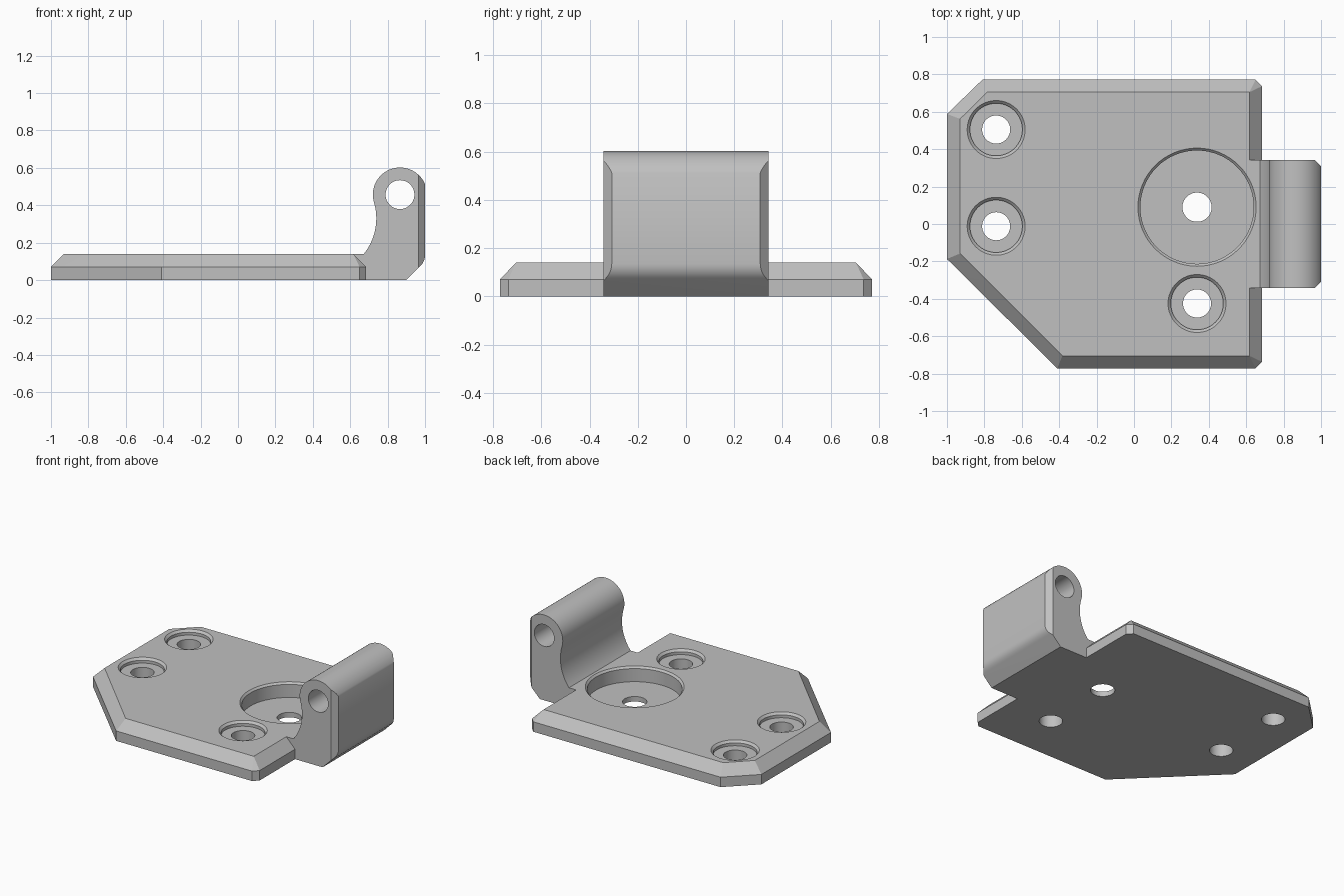
import bpy, bmesh
from math import cos, sin, pi, radians
from mathutils import Matrix

if "Cube" in bpy.data.objects:
    bpy.data.objects.remove(bpy.data.objects["Cube"], do_unlink=True)

grey = bpy.data.materials.new("plain grey")
grey.use_nodes = True
color = (0.53, 0.53, 0.53, 1)
grey.diffuse_color = color
grey.node_tree.nodes["Principled BSDF"].inputs["Base Color"].default_value = color


def finish(bm, name):
    bmesh.ops.recalc_face_normals(bm, faces=bm.faces[:])
    mesh = bpy.data.meshes.new(name)
    bm.to_mesh(mesh)
    bm.free()
    mesh.materials.append(grey)
    ob = bpy.data.objects.new(name, mesh)
    bpy.context.collection.objects.link(ob)
    return ob


def prism(name, points, shift):
    """Close an outline and extrude it along a vector."""
    bm = bmesh.new()
    face = bm.faces.new([bm.verts.new(p) for p in points])
    new = bmesh.ops.extrude_face_region(bm, geom=[face])["geom"]
    bmesh.ops.translate(bm, vec=shift, verts=[v for v in new if isinstance(v, bmesh.types.BMVert)])
    return finish(bm, name)


def lathe(name, profile, matrix, sides=64):
    """Closed turned solid from (radius, height) pairs."""
    bm = bmesh.new()
    rings = [[bm.verts.new((r * cos(2 * pi * i / sides), r * sin(2 * pi * i / sides), z))
              for i in range(sides)] for r, z in profile]
    for a, b in zip(rings, rings[1:]):
        for i in range(sides):
            j = (i + 1) % sides
            bm.faces.new((a[i], a[j], b[j], b[i]))
    bm.faces.new(rings[0])
    bm.faces.new(rings[-1])
    bm.transform(matrix)
    return finish(bm, name)


def combine(target, tool, operation):
    mod = target.modifiers.new("cut", "BOOLEAN")
    mod.operation = operation
    mod.solver = "EXACT"
    mod.object = tool
    bpy.context.view_layer.objects.active = target
    bpy.ops.object.modifier_apply(modifier=mod.name)
    bpy.data.objects.remove(tool, do_unlink=True)


def arc(cx, cz, r, start, end, steps):
    angles = [radians(start + (end - start) * i / steps) for i in range(steps + 1)]
    return [(cx + r * cos(a), cz + r * sin(a)) for a in angles]


# Base plate: clipped outline with a chamfered upper edge
TOP = 0.14
outer = [(-1, -0.187), (-0.41, -0.772), (0.65, -0.772), (0.685, -0.737),
         (0.685, 0.737), (0.65, 0.772), (-0.81, 0.772), (-1, 0.588)]
inner = [(-0.93, -0.158), (-0.383, -0.705), (0.617, -0.705),
         (0.617, 0.705), (-0.784, 0.705), (-0.93, 0.562)]
bm = bmesh.new()
for outline, z in ((outer, 0), (outer, TOP / 2), (inner, TOP)):
    for x, y in outline:
        bm.verts.new((x, y, z))
bmesh.ops.convex_hull(bm, input=bm.verts[:])
bmesh.ops.dissolve_limit(bm, angle_limit=radians(1), verts=bm.verts[:], edges=bm.edges[:])
plate = finish(bm, "hinge_plate")

# Hinge lug: side profile, then vertical corner chamfers on the outer face
profile = [(0.55, TOP), (0.55, 0), (0.9, 0)]
profile += arc(0.915, 0.135, 0.085, -45, 0, 8)
profile += arc(0.866, 0.457, 0.145, 22.5, 196.5, 40)
profile += arc(0.437, 0.33, 0.3024, 16.5, -38.9, 20)[1:]
lug = prism("lug", [(x, -0.5, z) for x, z in profile], (0, 1, 0))
plan = [(0.5, -0.343), (0.965, -0.343), (1, -0.308), (1, 0.308), (0.965, 0.343), (0.5, 0.343)]
combine(lug, prism("lug_plan", [(x, y, -0.1) for x, y in plan], (0, 0, 1)), "INTERSECT")
combine(plate, lug, "UNION")

# Pin bore through the lug
along_y = Matrix.Translation((0.866, 0, 0.457)) @ Matrix.Rotation(pi / 2, 4, "X")
combine(plate, lathe("pin_bore", [(0.077, -0.6), (0.077, 0.6)], along_y), "DIFFERENCE")

# Screw holes and large recess: x, y, hole radius, recess radius, floor, chamfer
for x, y, hole, recess, floor, c in (
        (-0.737, 0.505, 0.075, 0.14, 0.105, 0.015),
        (-0.737, -0.012, 0.075, 0.14, 0.105, 0.015),
        (0.337, -0.425, 0.075, 0.14, 0.105, 0.015),
        (0.337, 0.09, 0.078, 0.303, 0.035, 0.013)):
    shape = [(hole, -0.1), (hole, floor), (recess, floor), (recess, TOP - c),
             (recess + c + 0.005, TOP + 0.005)]
    combine(plate, lathe("bore", shape, Matrix.Translation((x, y, 0))), "DIFFERENCE")

# Smooth curves, sharp edges
bpy.ops.object.select_all(action="DESELECT")
plate.select_set(True)
bpy.context.view_layer.objects.active = plate
bpy.ops.object.shade_smooth_by_angle(angle=radians(25))
